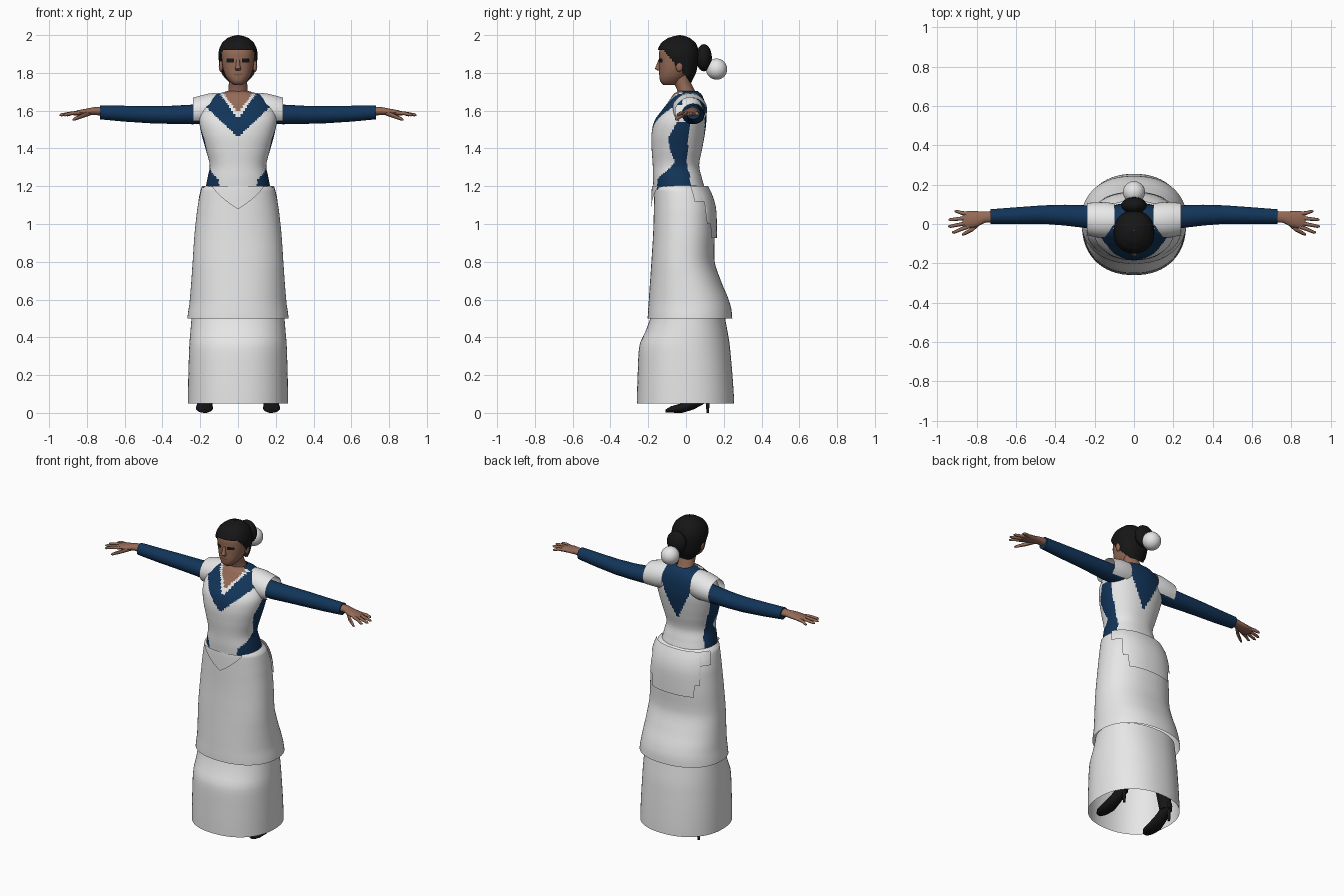
import bpy, bmesh, math
from mathutils import Vector

cube = bpy.data.objects.get("Cube")
if cube:
    bpy.data.objects.remove(cube)


def material(name, r, g, b):
    m = bpy.data.materials.new(name)
    m.use_nodes = True
    m.diffuse_color = (r, g, b, 1)
    bsdf = m.node_tree.nodes["Principled BSDF"]
    bsdf.inputs["Base Color"].default_value = (r, g, b, 1)
    bsdf.inputs["Roughness"].default_value = 0.8
    return m


WHITE = material("white_cloth", 0.8, 0.8, 0.8)
BLUE = material("navy_cloth", 0.006, 0.035, 0.1)
SKIN = material("skin", 0.3, 0.145, 0.095)
BLACK = material("black_hair", 0.008, 0.008, 0.008)
LIPS = material("lips", 0.2, 0.085, 0.06)


def finish(name, bm, mats, rule=None):
    """Turn a bmesh into a smooth object, colouring its faces by an optional rule."""
    bmesh.ops.recalc_face_normals(bm, faces=bm.faces)
    if rule:
        for f in bm.faces:
            f.material_index = rule(f.calc_center_median())
    mesh = bpy.data.meshes.new(name)
    bm.to_mesh(mesh)
    bm.free()
    ob = bpy.data.objects.new(name, mesh)
    bpy.context.collection.objects.link(ob)
    for m in mats:
        mesh.materials.append(m)
    bpy.ops.object.select_all(action='DESELECT')
    ob.select_set(True)
    bpy.context.view_layer.objects.active = ob
    bpy.ops.object.shade_smooth_by_angle(angle=math.radians(50))
    return ob


def skin_rows(rows, closed=True, caps=False):
    """Bridge rows of points into a surface."""
    bm = bmesh.new()
    vs = [[bm.verts.new(p) for p in row] for row in rows]
    n = len(rows[0])
    for a, b in zip(vs, vs[1:]):
        for i in range(n if closed else n - 1):
            j = (i + 1) % n
            bm.faces.new((a[i], a[j], b[j], b[i]))
    if caps:
        bm.faces.new(vs[0])
        bm.faces.new(vs[-1])
    return bm


def section(keys, z):
    """Half width, front y and back y of a body profile at height z."""
    z = min(max(z, keys[0][0]), keys[-1][0])
    i = max(k for k in range(len(keys) - 1) if keys[k][0] <= z)
    t = (z - keys[i][0]) / (keys[i + 1][0] - keys[i][0])
    k0, k1, k2, k3 = (keys[min(max(i + d, 0), len(keys) - 1)] for d in (-1, 0, 1, 2))
    return [0.5 * (2 * b + (c - a) * t + (2 * a - 5 * b + 4 * c - d) * t * t
                   + (3 * b - a - 3 * c + d) * t ** 3)
            for a, b, c, d in zip(k0[1:], k1[1:], k2[1:], k3[1:])]


def on_body(keys, a, z, off=0, power=0.9):
    """Point on the profile at angle a (0 faces the front)."""
    rx, yf, yb = section(keys, z)
    s, c = math.sin(a), math.cos(a)
    return Vector(((rx + off) * math.copysign(abs(s) ** power, s),
                   (yf + yb) / 2 - ((yb - yf) / 2 + off) * math.copysign(abs(c) ** power, c), z))


def body(name, keys, mats, rule=None, rows=24, n=64, caps=False):
    z0, z1 = keys[0][0], keys[-1][0]
    grid = [[on_body(keys, 2 * math.pi * i / n, z0 + (z1 - z0) * r / rows) for i in range(n)]
            for r in range(rows + 1)]
    return finish(name, skin_rows(grid, caps=caps), mats, rule)


def patch(name, keys, a0, a1, top, bottom, off, mat, cols=60, rows=8):
    """Open cloth panel lying just off a body profile."""
    grid = []
    for r in range(rows + 1):
        row = []
        for i in range(cols + 1):
            a = a0 + (a1 - a0) * i / cols
            row.append(on_body(keys, a, top + (bottom(a) - top) * r / rows, off))
        grid.append(row)
    return finish(name, skin_rows(grid, closed=False), [mat])


def tube(name, mat, stations, axis, side=1, n=16, caps=True, arc=None):
    """Loft ellipses (x, y, z, ra, rb) along an axis; side=-1 mirrors it."""
    u, v = [k for k in range(3) if k != axis]
    a0, a1 = arc or (0, 2 * math.pi)
    grid = []
    for x, y, z, ra, rb in stations:
        row = []
        for i in range(n):
            a = a0 + (a1 - a0) * i / (n - 1 if arc else n)
            p = Vector((x, y, z))
            p[u] += ra * math.cos(a)
            p[v] += rb * math.sin(a)
            p.x *= side
            row.append(p)
        grid.append(row)
    return finish(name, skin_rows(grid, closed=not arc, caps=caps and not arc), [mat])


def ball(name, mat, centre, scale, seg=24):
    bm = bmesh.new()
    bmesh.ops.create_uvsphere(bm, u_segments=seg, v_segments=seg // 2, radius=1)
    for v in bm.verts:
        v.co = Vector(centre) + v.co * Vector(scale)
    return finish(name, bm, [mat])


# Skirts, open at the hem
UNDER = [(0.05, .265, -.26, .255), (0.2, .263, -.256, .246), (0.36, .258, -.247, .232),
         (0.43, .252, -.215, .22), (0.52, .245, -.185, .205)]
OVER = [(0.5, .268, -.203, .245), (0.58, .257, -.198, .232), (0.7, .247, -.19, .185),
        (0.8, .24, -.183, .152), (0.95, .23, -.174, .152), (1.08, .216, -.17, .148),
        (1.15, .203, -.168, .13), (1.2, .188, -.165, .105), (1.21, .155, -.155, .08)]
body("under_skirt", UNDER, [WHITE], rows=16)
body("over_skirt", OVER, [WHITE], rows=40)
patch("apron_point", OVER, -0.7, 0.7, 1.2, lambda a: 1.08 + 0.17 * abs(a), 0.015, WHITE)


def peplum_hem(a):
    d = abs(a - math.pi)
    return 0.925 if d < 0.65 else 1.0 if d < 0.85 else 1.12


patch("back_peplum", OVER, 1.9, 2 * math.pi - 1.9, 1.2, peplum_hem, 0.012, WHITE)

# Bodice: white panels over a navy blouse with an open neck
TORSO = [(1.18, .172, -.172, .1), (1.24, .162, -.175, .085), (1.31, .15, -.176, .07),
         (1.4, .172, -.182, .086), (1.48, .194, -.182, .1), (1.55, .205, -.165, .108),
         (1.62, .195, -.115, .105), (1.66, .165, -.085, .095), (1.69, .11, -.065, .08),
         (1.705, .05, -.04, .06)]
GAP = [(1.18, 0, -.166, .025), (1.25, 0, -.14, .02), (1.32, 0, -.065, .005),
       (1.4, 0, -.085, .01), (1.46, 0, -.09, .01), (1.54, 0, -.05, .02)]


def bodice_colour(p):
    x = abs(p.x)
    if p.z < 1.54 and x > 0.1:
        _, front, back = section(GAP, p.z)
        if front < p.y < back:
            return 1
    if p.y < -0.02:
        if p.z > 1.585 + 1.4 * x:
            return 2
        if p.z > 1.555 + 1.4 * x:
            return 0
        return 1 if p.z > 1.46 + 0.95 * x else 0
    return 1 if p.z > 1.38 + 2.0 * x else 0


body("bodice", TORSO, [WHITE, BLUE, SKIN], bodice_colour, rows=64, n=120)

# Neck and head
tube("neck", SKIN, [(0, .012, 1.66, .068, .055), (0, .003, 1.7, .052, .046),
                    (0, -.02, 1.75, .048, .045), (0, -.035, 1.8, .05, .05)], 2, n=24)
HEAD = [(1.735, .022, -.118, -.06), (1.75, .042, -.135, -.03), (1.78, .064, -.141, .0),
        (1.82, .079, -.142, .03), (1.87, .086, -.143, .045), (1.92, .085, -.14, .045),
        (1.96, .065, -.11, .025)]
body("head", HEAD, [SKIN], caps=True, n=40)
tube("nose", SKIN, [(0, -.146, 1.812, .012, .005), (0, -.147, 1.822, .017, .018),
                    (0, -.145, 1.84, .011, .012), (0, -.14, 1.87, .009, .006)], 2, n=12)
patch("mouth", HEAD, -0.28, 0.28, 1.796, lambda a: 1.785 + 0.015 * abs(a), 0.002, LIPS, 12, 2)
for side, label in ((1, "left"), (-1, "right")):
    patch(label + "_eye", HEAD, side * 0.2, side * 0.72, 1.875, lambda a: 1.856, 0.002, BLACK, 12, 2)
    ball(label + "_ear", SKIN, (side * .09, -.035, 1.835), (.012, .02, .03), 12)

# Hair cap trimmed along a sloping hairline, bun and ball ornament
HAIR = [(1.75, .065, -.06, .03), (1.8, .088, -.11, .053), (1.87, .102, -.146, .066),
        (1.92, .101, -.15, .066), (1.96, .084, -.13, .05), (1.985, .055, -.095, .02),
        (1.998, .022, -.055, -.01), (2.0, .003, -.035, -.03)]
hair = body("hair", HAIR, [BLACK], rows=50)
bm = bmesh.new()
bm.from_mesh(hair.data)
bmesh.ops.delete(bm, context='FACES', geom=[
    f for f in bm.faces
    if f.calc_center_median().z < 1.922 - 1.2 * max(0, f.calc_center_median().y + 0.12)])
bm.to_mesh(hair.data)
bm.free()
ball("hair_bun", BLACK, (0, .095, 1.88), (.065, .042, .072))
ball("hair_ornament", WHITE, (0, .162, 1.82), (.056, .056, .056), 32)

# Paired limbs: shoulder frills, sleeves, hands and shoes
FINGERS = [("index", -.012, .925, -.042), ("middle", .01, .945, -.012),
           ("ring", .033, .943, .022), ("little", .05, .912, .064)]
for side, label in ((1, "left"), (-1, "right")):
    tube(label + "_shoulder_frill", WHITE,
         [(.1, .02, 1.61, .085, .085), (.15, .02, 1.605, .092, .087), (.2, .022, 1.6, .088, .08),
          (.238, .025, 1.595, .082, .074)], 0, side, 24, arc=(-0.75, math.pi + 0.75))
    tube(label + "_sleeve", BLUE,
         [(.14, .035, 1.585, .06, .055), (.24, .037, 1.58, .058, .052), (.35, .045, 1.578, .053, .048),
          (.46, .048, 1.579, .047, .046), (.6, .043, 1.584, .042, .042), (.73, .038, 1.591, .037, .037)],
         0, side, 24)
    tube(label + "_palm", SKIN,
         [(.7, .038, 1.597, .028, .025), (.76, .035, 1.598, .029, .021), (.8, .025, 1.593, .04, .018),
          (.85, .021, 1.588, .045, .014), (.872, .02, 1.584, .036, .009)], 0, side)
    for finger, y, tip_x, tip_y in FINGERS:
        tube(f"{label}_{finger}_finger", SKIN,
             [(.84, y, 1.588, .011, .011), (.88, (y + tip_y) / 2, 1.586, .01, .01),
              (tip_x - .01, tip_y, 1.578, .008, .008), (tip_x, tip_y, 1.576, .004, .004)], 0, side, 8)
    tube(label + "_thumb", SKIN,
         [(.78, .015, 1.59, .016, .015), (.82, -.025, 1.575, .013, .013),
          (.865, -.05, 1.556, .009, .009), (.875, -.054, 1.552, .004, .004)], 0, side, 8)
    tube(label + "_shoe", BLACK,
         [(.178, -.108, .01, .02, .008), (.178, -.08, .018, .04, .017), (.178, -.02, .026, .046, .026),
          (.175, .04, .052, .038, .034), (.172, .09, .085, .034, .04), (.17, .125, .1, .02, .03)], 1, side)
    tube(label + "_shoe_heel", BLACK,
         [(.172, .115, 0, .008, .007), (.172, .115, .09, .014, .012)], 2, side, 10)
    tube(label + "_boot_shaft", BLACK,
         [(.17, .09, .08, .036, .04), (.155, .08, .2, .04, .042), (.13, .05, .4, .05, .055)], 2, side)
